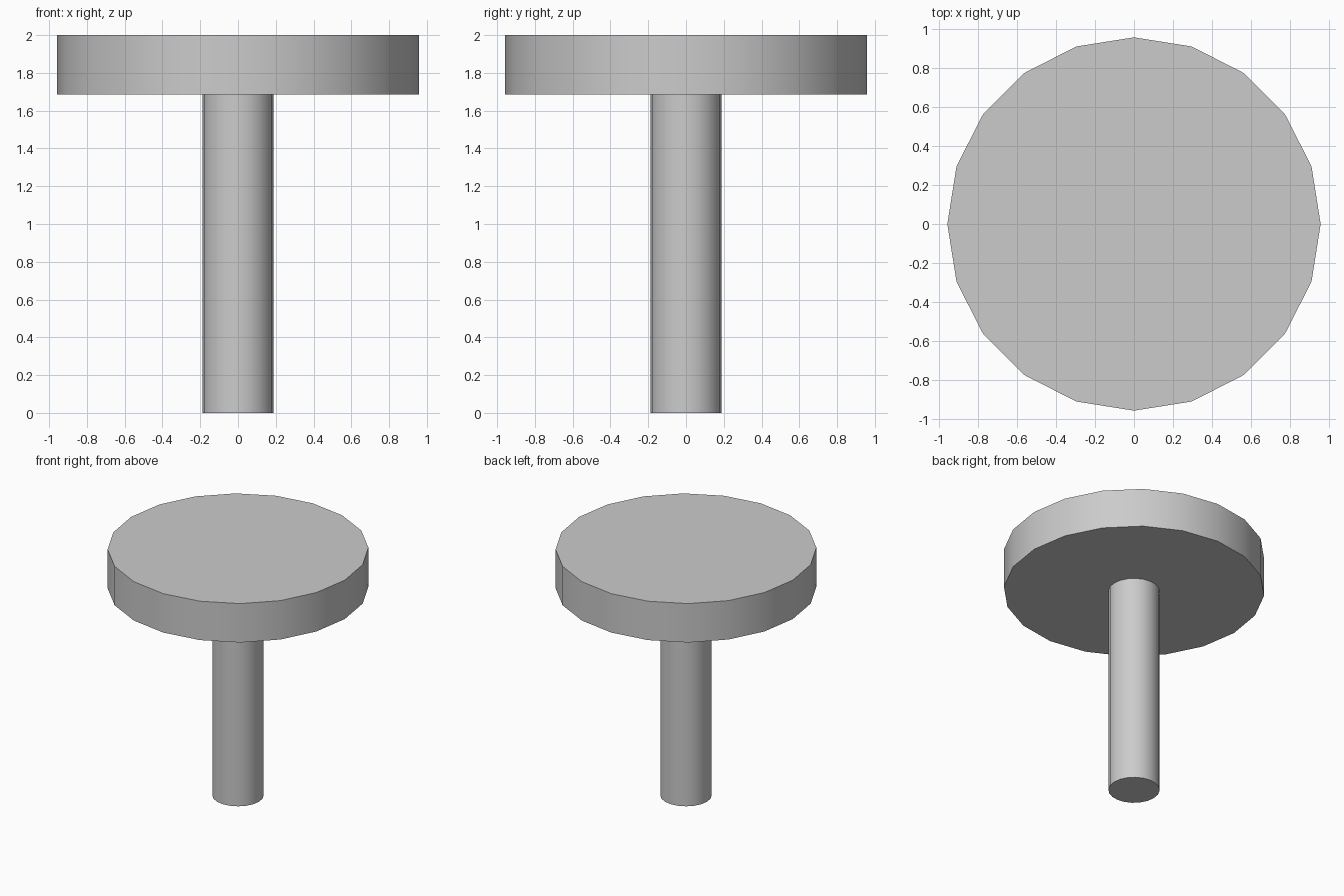
import bpy, math

if "Cube" in bpy.data.objects:
    bpy.data.objects.remove(bpy.data.objects["Cube"])

SIDES = 20


def cylinder(name, radius, z0, z1):
    bpy.ops.mesh.primitive_cylinder_add(
        vertices=SIDES, radius=radius, depth=z1 - z0,
        location=(0, 0, (z0 + z1) / 2))
    ob = bpy.context.object
    ob.name = name
    bpy.ops.object.shade_smooth_by_angle(angle=math.radians(30))
    return ob


# Round shaft standing on the ground
cylinder("shaft", 0.188, 0.0, 1.685)

# Wide flat disc on top
cylinder("head_disc", 0.957, 1.685, 2.0)
